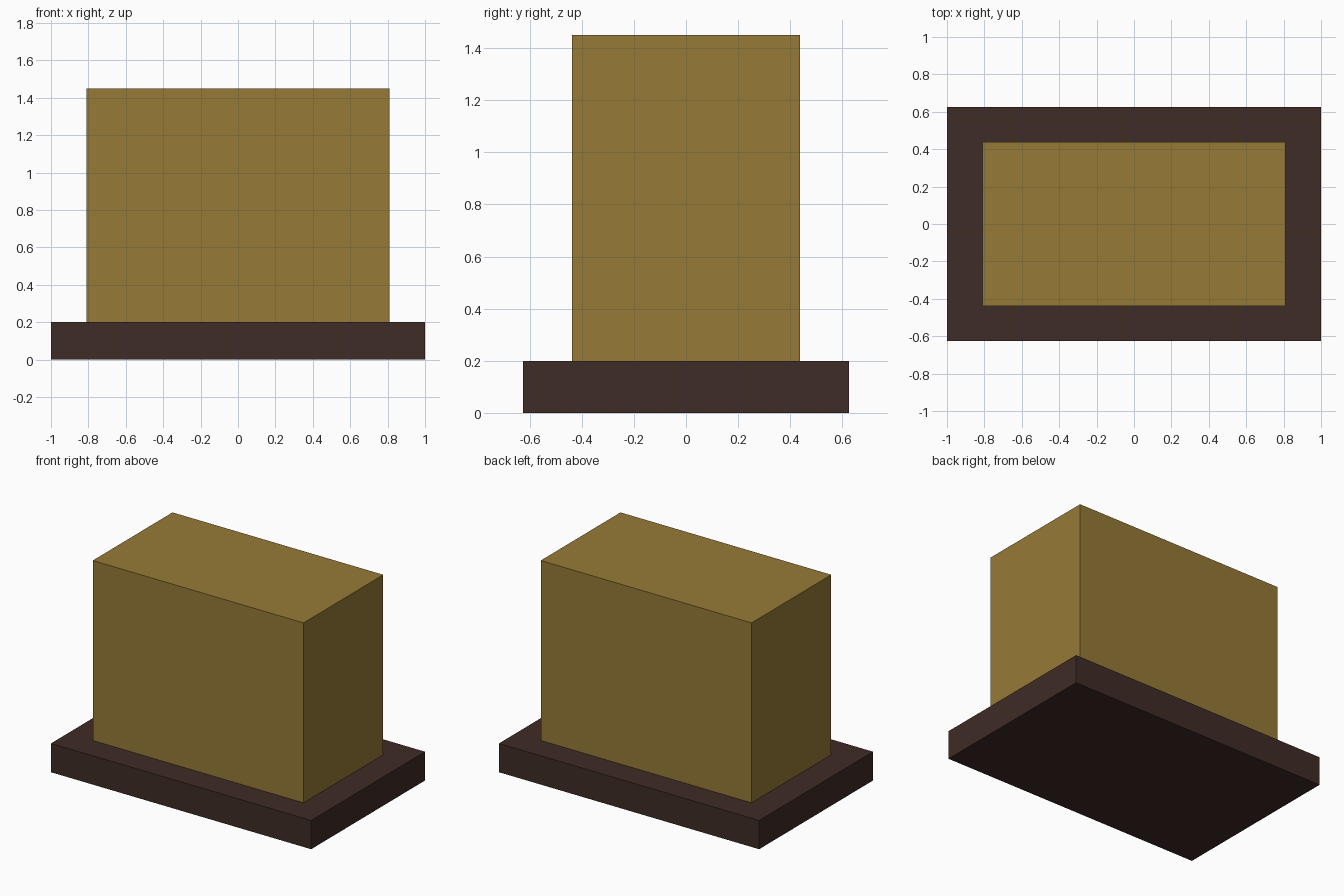
import bpy

default_cube = bpy.data.objects.get("Cube")
if default_cube:
    bpy.data.objects.remove(default_cube, do_unlink=True)


def make_material(name, colour):
    mat = bpy.data.materials.new(name)
    mat.use_nodes = True
    mat.diffuse_color = colour
    shader = mat.node_tree.nodes["Principled BSDF"]
    shader.inputs["Base Color"].default_value = colour
    shader.inputs["Roughness"].default_value = 0.7
    return mat


def add_box(name, size, bottom, mat):
    """Flat-faced box centred on x and y, resting at the given height."""
    bpy.ops.mesh.primitive_cube_add(size=1, location=(0, 0, bottom + size[2] / 2))
    box = bpy.context.object
    box.name = name
    box.scale = size
    bpy.ops.object.transform_apply(location=False, rotation=False, scale=True)
    box.data.materials.append(mat)
    return box


dark_brown = make_material("dark_brown", (0.05, 0.025, 0.02, 1))
ochre = make_material("ochre", (0.305, 0.195, 0.038, 1))

# Wide plinth
base_height = 0.2
add_box("base", (2, 1.25, base_height), 0, dark_brown)

# Tall block standing on the plinth
add_box("block", (1.62, 0.875, 1.25), base_height, ochre)
